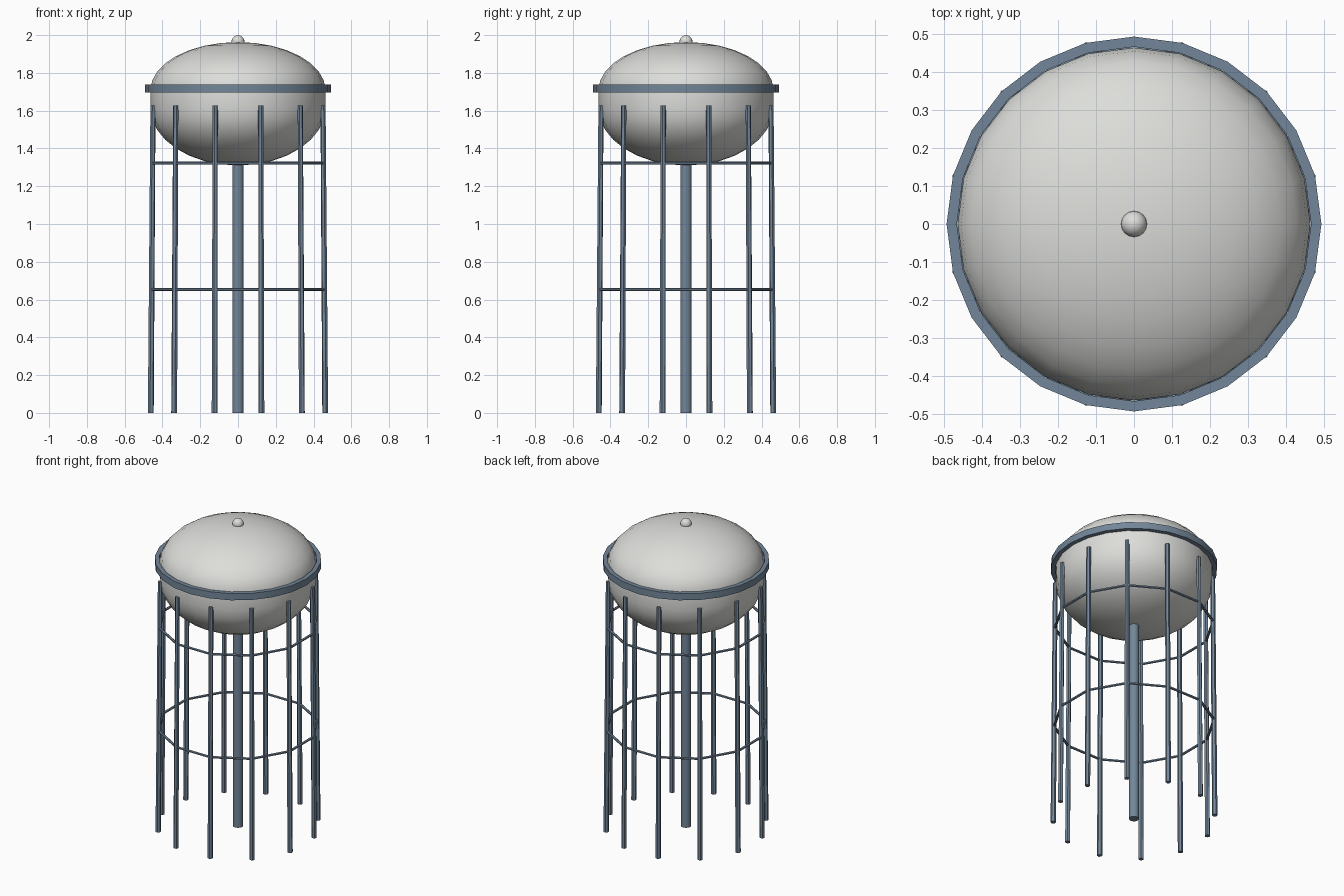
import bpy, bmesh
from math import sin, cos, pi, radians
from mathutils import Vector

if "Cube" in bpy.data.objects:
    bpy.data.objects.remove(bpy.data.objects["Cube"])


def material(name, rgb):
    m = bpy.data.materials.new(name)
    m.diffuse_color = (*rgb, 1)
    m.use_nodes = True
    m.node_tree.nodes["Principled BSDF"].inputs["Base Color"].default_value = m.diffuse_color
    return m


WHITE = material("tank_white", (0.72, 0.73, 0.70))
STEEL = material("steel_blue", (0.17, 0.24, 0.32))


def finish(name, bm, mat, angle=30):
    bmesh.ops.remove_doubles(bm, verts=bm.verts, dist=1e-5)
    bmesh.ops.recalc_face_normals(bm, faces=bm.faces)
    me = bpy.data.meshes.new(name)
    bm.to_mesh(me)
    bm.free()
    ob = bpy.data.objects.new(name, me)
    bpy.context.collection.objects.link(ob)
    me.materials.append(mat)
    bpy.ops.object.select_all(action='DESELECT')
    ob.select_set(True)
    bpy.context.view_layer.objects.active = ob
    bpy.ops.object.shade_smooth_by_angle(angle=radians(angle))
    return ob


def lathe(name, profile, mat, sides=24, closed=False):
    """Spin an (r, z) profile around z."""
    bm = bmesh.new()
    vs = [bm.verts.new((r, 0, z)) for r, z in profile]
    es = [bm.edges.new(p) for p in zip(vs, vs[1:])]
    if closed:
        es.append(bm.edges.new((vs[-1], vs[0])))
    bmesh.ops.spin(bm, geom=vs + es, cent=(0, 0, 0), axis=(0, 0, 1),
                   angle=2 * pi, steps=sides, use_merge=True)
    return finish(name, bm, mat)


def rod(name, a, b, r1, r2, sides, mat):
    """Tapered rod from a to b with level ends."""
    bm = bmesh.new()
    d = Vector(b) - Vector(a)
    bmesh.ops.create_cone(bm, cap_ends=True, segments=sides, radius1=r1,
                          radius2=r2, depth=d.length)
    bm.transform(d.to_track_quat('Z', 'Y').to_matrix().to_4x4())
    bmesh.ops.translate(bm, verts=bm.verts, vec=(Vector(a) + Vector(b)) / 2)
    return finish(name, bm, mat)


def polar(r, a, z):
    return (r * cos(a), r * sin(a), z)


# Tank: lower bowl, short straight wall, upper dome
R = 0.463
bowl = [(R * sin(i * pi / 16), 1.615 - 0.305 * cos(i * pi / 16)) for i in range(9)]
dome = [(R * cos(i * pi / 16), 1.71 + 0.253 * sin(i * pi / 16)) for i in range(9)]
lathe("tank", bowl + dome, WHITE)

# Vent cap on top
lathe("vent_cap", [(0, 1.932)] + [(0.034 * cos(t * pi / 12), 1.966 + 0.034 * sin(t * pi / 12))
                                  for t in range(-5, 7)], WHITE, 16)

# Walkway band around the tank
lathe("walkway_band", [(0.465, 1.695), (0.492, 1.695), (0.492, 1.738), (0.465, 1.738)],
      STEEL, closed=True)

# Central riser pipe
lathe("riser_pipe", [(0, 0), (0.03, 0), (0.03, 1.325), (0, 1.325)], STEEL, 16)

# Twelve leaning legs
angles = [radians(15 + 30 * i) for i in range(12)]
for i, a in enumerate(angles):
    rod(f"leg_{i + 1}", polar(0.478, a, 0), polar(0.466, a, 1.628), 0.016, 0.014, 6, STEEL)

# Two levels of horizontal braces between the legs
for level, z in (("lower", 0.653), ("upper", 1.322)):
    r = 0.478 - 0.012 * z / 1.628
    for i, a in enumerate(angles):
        rod(f"{level}_brace_{i + 1}", polar(r, a, z), polar(r, a + radians(30), z),
            0.008, 0.008, 6, STEEL)
